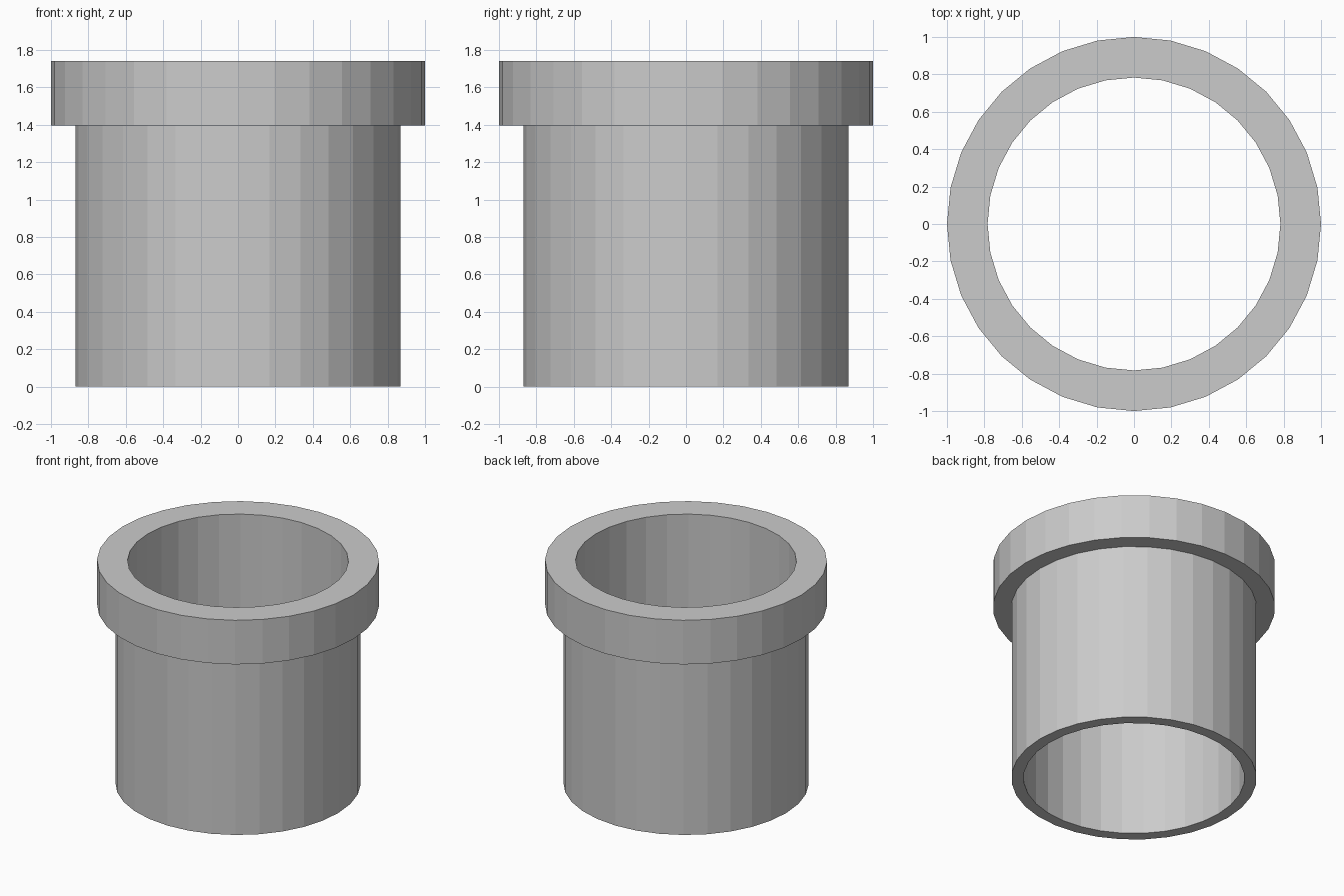
import bpy, bmesh
from math import cos, sin, tau

if "Cube" in bpy.data.objects:
    bpy.data.objects.remove(bpy.data.objects["Cube"])

SIDES = 32
BORE, BODY, FLANGE = 0.783, 0.87, 1.0
SHOULDER, TOP = 1.395, 1.74

# Closed cross-section (radius, height), counter-clockwise from the bore's bottom edge
profile = [(BORE, 0), (BODY, 0), (BODY, SHOULDER),
           (FLANGE, SHOULDER), (FLANGE, TOP), (BORE, TOP)]

# Flanged bushing: revolve the cross-section around z
bm = bmesh.new()
rings = [[bm.verts.new((r * cos(tau * i / SIDES), r * sin(tau * i / SIDES), z))
          for i in range(SIDES)] for r, z in profile]
for k, ring in enumerate(rings):
    upper = rings[(k + 1) % len(rings)]
    for i in range(SIDES):
        j = (i + 1) % SIDES
        bm.faces.new((ring[i], ring[j], upper[j], upper[i]))
bmesh.ops.recalc_face_normals(bm, faces=bm.faces)

mesh = bpy.data.meshes.new("flanged_bushing")
bm.to_mesh(mesh)
bm.free()
bushing = bpy.data.objects.new("flanged_bushing", mesh)
bpy.context.collection.objects.link(bushing)
